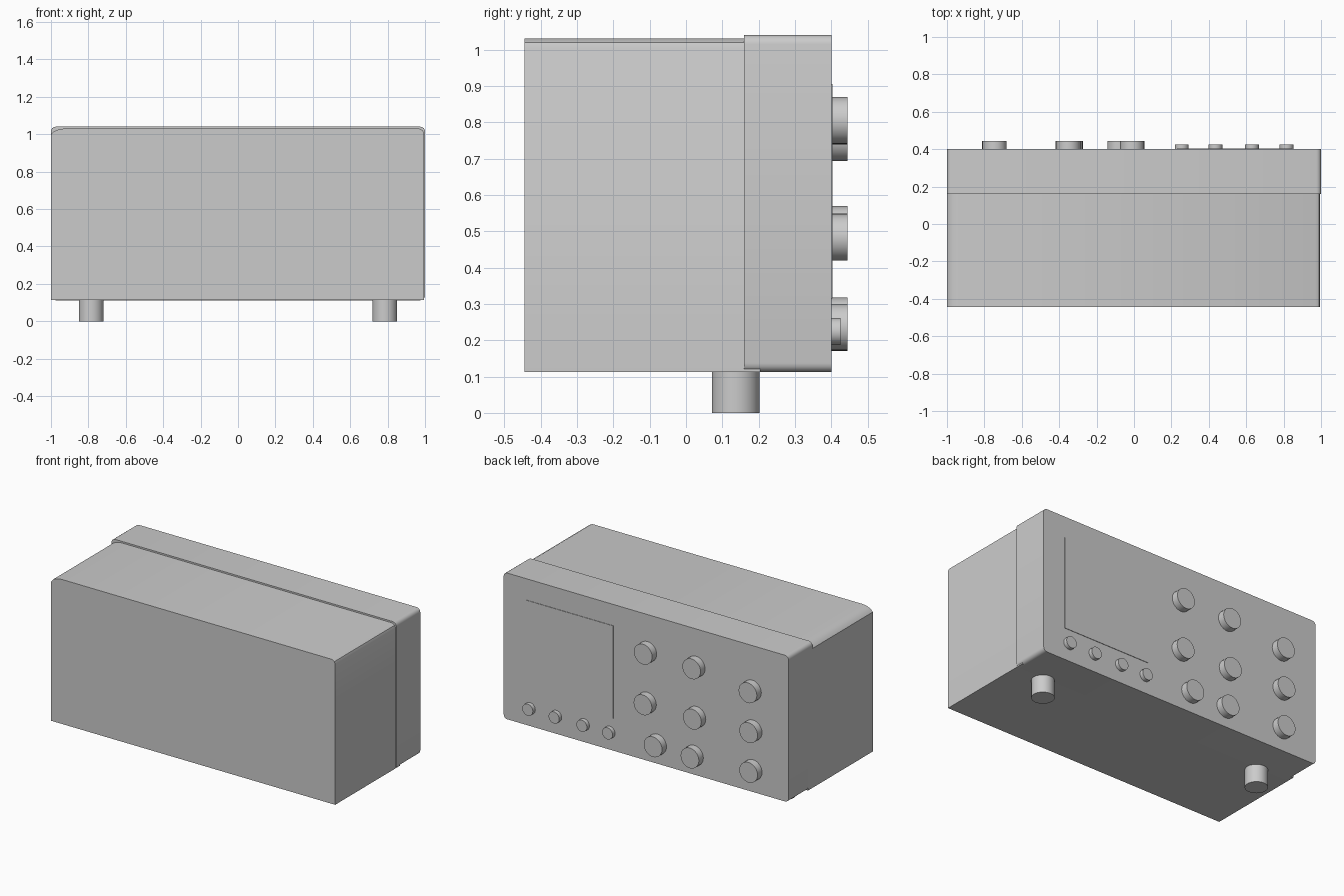
import bpy, bmesh, math
from mathutils import Matrix

if "Cube" in bpy.data.objects:
    bpy.data.objects.remove(bpy.data.objects["Cube"])


def finish(name, bm, smooth=False):
    bmesh.ops.recalc_face_normals(bm, faces=bm.faces)
    mesh = bpy.data.meshes.new(name)
    bm.to_mesh(mesh)
    bm.free()
    ob = bpy.data.objects.new(name, mesh)
    bpy.context.collection.objects.link(ob)
    if smooth:
        bpy.ops.object.select_all(action='DESELECT')
        ob.select_set(True)
        bpy.context.view_layer.objects.active = ob
        bpy.ops.object.shade_smooth_by_angle(angle=math.radians(35))
    return ob


def extrude_profile(name, points, y0, y1):
    """Extrude an (x, z) outline along y."""
    bm = bmesh.new()
    face = bm.faces.new([bm.verts.new((x, y0, z)) for x, z in points])
    new = bmesh.ops.extrude_face_region(bm, geom=[face])['geom']
    bmesh.ops.translate(bm, vec=(0, y1 - y0, 0),
                        verts=[v for v in new if isinstance(v, bmesh.types.BMVert)])
    return finish(name, bm, True)


def rounded_rect(x0, x1, z0, z1, r, steps=4):
    pts = []
    for i, (cx, cz) in enumerate([(x1 - r, z1 - r), (x0 + r, z1 - r),
                                  (x0 + r, z0 + r), (x1 - r, z0 + r)]):
        for k in range(steps + 1):
            a = math.pi / 2 * (i + k / steps)
            pts.append((cx + r * math.cos(a), cz + r * math.sin(a)))
    return pts


def cylinder(name, center, radius, depth, along_y=False, sides=28):
    bm = bmesh.new()
    m = Matrix.Translation(center)
    if along_y:
        m = m @ Matrix.Rotation(math.pi / 2, 4, 'X')
    bmesh.ops.create_cone(bm, cap_ends=True, segments=sides, radius1=radius,
                          radius2=radius, depth=depth, matrix=m)
    return finish(name, bm, True)


# Main case: square at the bottom, softened along its top side edges
extrude_profile("case", [
    (-1, 0.113), (0.994, 0.113), (0.994, 1.005), (0.988, 1.02), (0.97, 1.03),
    (-0.93, 1.03), (-0.96, 1.025), (-0.985, 1.015), (-1, 0.998)], -0.445, 0.205)

# Control panel housing, slightly larger than the case
extrude_profile("panel_housing", rounded_rect(-1, 1, 0.112, 1.04, 0.025), 0.16, 0.4)

# Screen, barely raised from the panel
extrude_profile("screen", [(0.23, 0.315), (0.845, 0.315),
                           (0.845, 0.905), (0.23, 0.905)], 0.39, 0.403)

# Large knobs
for i, (x, z) in enumerate([(-0.01, 0.805), (-0.35, 0.803), (-0.745, 0.757),
                            (-0.008, 0.483), (-0.355, 0.485), (-0.75, 0.505),
                            (-0.079, 0.236), (-0.338, 0.234), (-0.75, 0.253)]):
    cylinder(f"knob_{i + 1}", (x, 0.4175, z), 0.064, 0.055, True)

# Small buttons under the screen
for i, x in enumerate([0.255, 0.435, 0.63, 0.815]):
    cylinder(f"button_{i + 1}", (x, 0.41, 0.224), 0.037, 0.03, True)

# Two round feet
for side, x in (("left", -0.785), ("right", 0.785)):
    cylinder(f"foot_{side}", (x, 0.137, 0.06), 0.066, 0.12)
